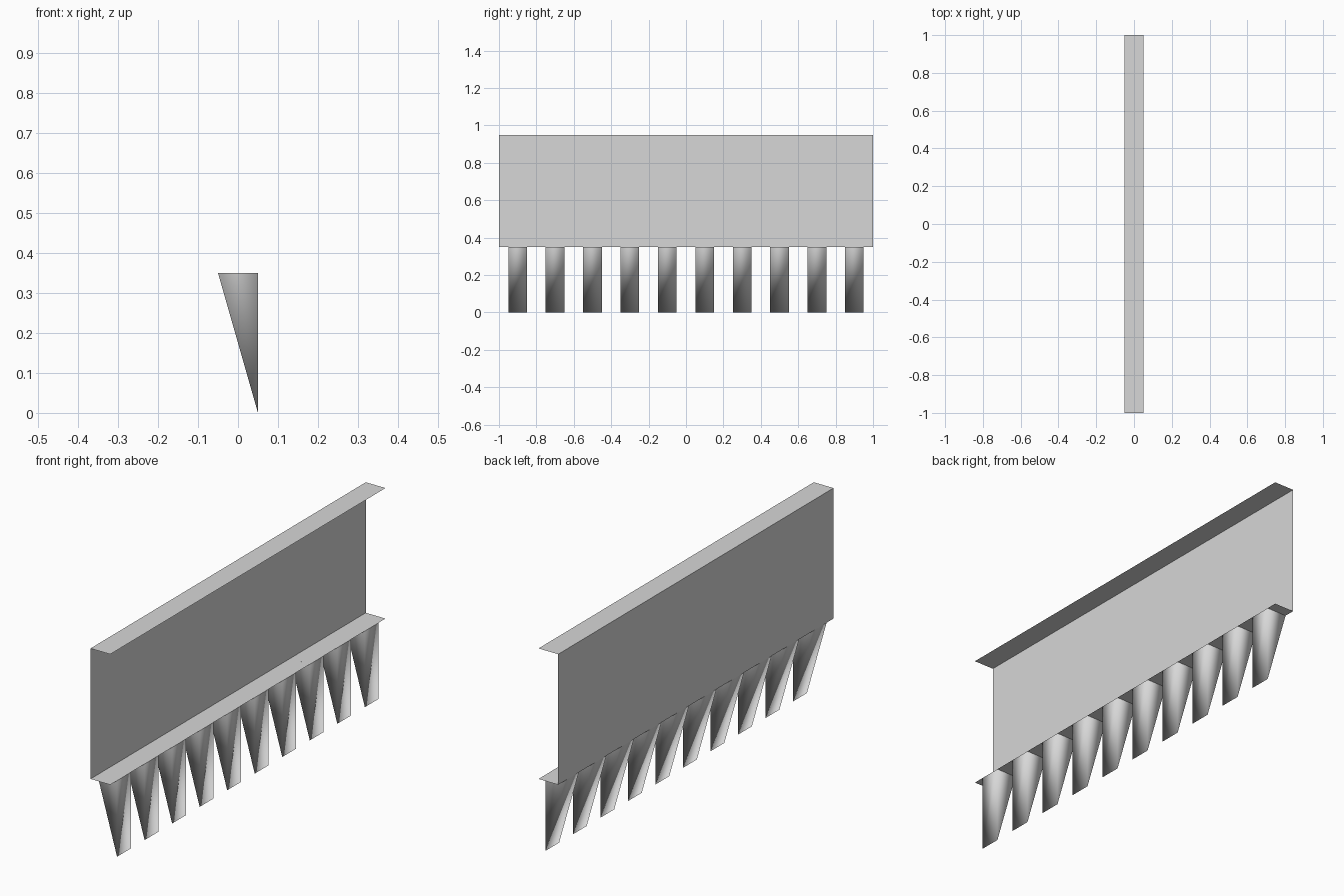
import bpy
import bmesh

if "Cube" in bpy.data.objects:
    bpy.data.objects.remove(bpy.data.objects["Cube"], do_unlink=True)

HALF_WIDTH = 0.05
HALF_LENGTH = 1.0
BASE, TOP = 0.35, 0.95

grey = bpy.data.materials.new("light grey")
grey.use_nodes = True
colour = (0.68, 0.68, 0.68, 1)
grey.diffuse_color = colour
grey.node_tree.nodes["Principled BSDF"].inputs["Base Color"].default_value = colour


def extrude_profile(name, profile, y0, y1, closed=False, smooth=False):
    """Sweep an x-z profile along y; closed skips the hidden first side and caps the ends."""
    bm = bmesh.new()
    front = [bm.verts.new((x, y0, z)) for x, z in profile]
    back = [bm.verts.new((x, y1, z)) for x, z in profile]
    for i in range(len(profile) - 1):
        bm.faces.new((front[i], front[i + 1], back[i + 1], back[i]))
    if closed:
        bm.faces.new(front)
        bm.faces.new(back[::-1])
    bmesh.ops.recalc_face_normals(bm, faces=bm.faces)
    for face in bm.faces:
        face.smooth = smooth
    mesh = bpy.data.meshes.new(name)
    bm.to_mesh(mesh)
    bm.free()
    mesh.materials.append(grey)
    obj = bpy.data.objects.new(name, mesh)
    bpy.context.collection.objects.link(obj)
    return obj


# Thin sheet channel: bottom flange, web and top flange
channel = [(HALF_WIDTH, BASE), (-HALF_WIDTH, BASE),
           (-HALF_WIDTH, TOP), (HALF_WIDTH, TOP)]
extrude_profile("channel", channel, -HALF_LENGTH, HALF_LENGTH)

# Row of wedge teeth below the bottom flange, open where they meet it
wedge = [(-HALF_WIDTH, BASE), (HALF_WIDTH, 0), (HALF_WIDTH, BASE)]
for i in range(10):
    y = -0.9 + 0.2 * i
    extrude_profile(f"tooth_{i + 1}", wedge, y - 0.05, y + 0.05,
                    closed=True, smooth=True)
